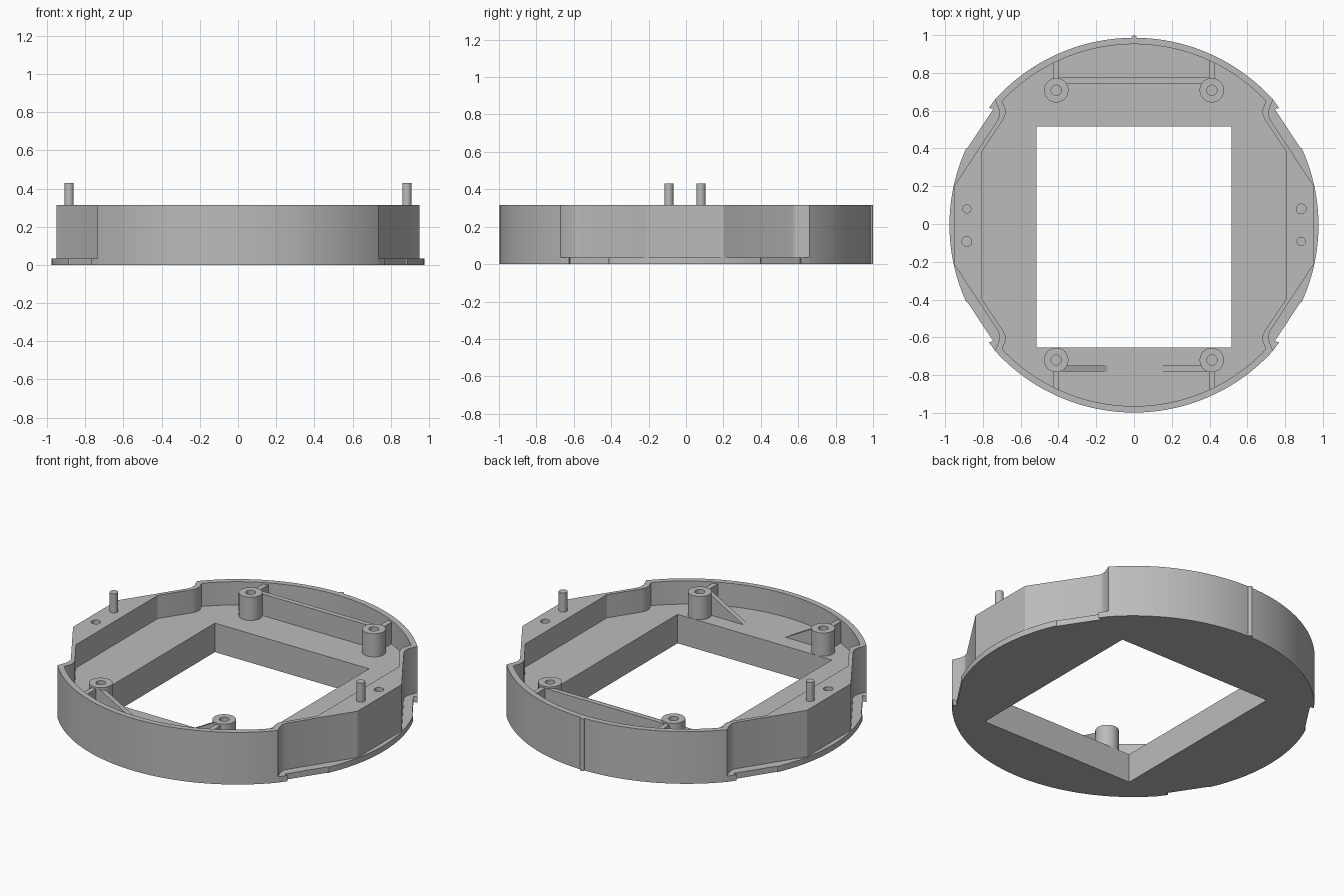
import bpy, bmesh, math
from mathutils import Vector

CY = -0.006                      # centre of the round body along y
FLANGE, FLOOR, RIM = 0.035, 0.175, 0.315
R_OUT, R_IN, R_FLANGE = 0.992, 0.958, 0.977

cube = bpy.data.objects.get("Cube")
if cube:
    bpy.data.objects.remove(cube, do_unlink=True)

grey = bpy.data.materials.new("plain_grey")
grey.use_nodes = True
grey.diffuse_color = (0.5, 0.5, 0.5, 1)
grey.node_tree.nodes["Principled BSDF"].inputs["Base Color"].default_value = (0.5, 0.5, 0.5, 1)


def prism(name, points, sweep):
    """Extrude a closed 3D polygon along a vector."""
    bm = bmesh.new()
    face = bm.faces.new([bm.verts.new(p) for p in points])
    top = bmesh.ops.extrude_face_region(bm, geom=[face])["geom"]
    bmesh.ops.translate(bm, vec=Vector(sweep),
                        verts=[v for v in top if isinstance(v, bmesh.types.BMVert)])
    bmesh.ops.recalc_face_normals(bm, faces=bm.faces)
    mesh = bpy.data.meshes.new(name)
    bm.to_mesh(mesh)
    bm.free()
    mesh.materials.append(grey)
    obj = bpy.data.objects.new(name, mesh)
    bpy.context.collection.objects.link(obj)
    return obj


def upright(name, outline, z0, z1):
    return prism(name, [(x, y, z0) for x, y in outline], (0, 0, z1 - z0))


def box(name, x0, x1, y0, y1, z0, z1):
    return upright(name, [(x0, y0), (x1, y0), (x1, y1), (x0, y1)], z0, z1)


def arc(radius, a0, a1, steps, cx=0, cy=0):
    angles = [math.radians(a0 + (a1 - a0) * i / steps) for i in range(steps + 1)]
    return [(cx + radius * math.cos(a), cy + radius * math.sin(a)) for a in angles]


def cylinder(name, x, y, radius, z0, z1):
    return upright(name, arc(radius, 0, 345, 23, x, y), z0, z1)


def mirrored(quarter):
    """Complete a quarter outline across both axes, then move it to the body centre."""
    flip = quarter[::-1]
    loop = (quarter + [(-x, y) for x, y in flip]
            + [(-x, -y) for x, y in quarter] + [(x, -y) for x, y in flip])
    return [(x, y + CY) for x, y in loop]


def cut(target, cutters):
    for c in cutters:
        c.hide_render = True
        mod = target.modifiers.new("cut", "BOOLEAN")
        mod.operation, mod.solver, mod.object = "DIFFERENCE", "EXACT", c
    bpy.context.view_layer.update()
    result = bpy.data.meshes.new_from_object(
        target.evaluated_get(bpy.context.evaluated_depsgraph_get()))
    target.modifiers.clear()
    target.data = result
    for c in cutters:
        bpy.data.objects.remove(c, do_unlink=True)


# Body: round walls front and back, flat shoulders left and right
wall_side = [(0.95, 0.21), (0.72, 0.56), (0.712, 0.585), (0.716, 0.615), (0.736, 0.665)]
inner_side = [(0.805, 0.39), (0.692, 0.56), (0.681, 0.585), (0.681, 0.615), (0.698, 0.656)]
body = upright("body", mirrored(wall_side + arc(R_OUT, 44, 89, 22)), 0, RIM)
cutters = [
    upright("cavity_cutter", mirrored(inner_side + arc(R_IN, 45, 89, 22)), FLOOR, RIM + 0.1),
    box("window_cutter", -0.515, 0.515, -0.655, 0.515, -0.1, RIM + 0.1),
]
for s in (-1, 1):
    cutters.append(cylinder("socket_cutter", s * 0.885, CY + s * 0.086, 0.026,
                            FLOOR, RIM + 0.1))
cut(body, cutters)

# Thin flange and locating pin on each shoulder
flange_side = arc(R_FLANGE, 0, 24.5, 12) + [(0.88, 0.41), (0.745, 0.615), (0.768, 0.62)]
for s, side in ((1, "left"), (-1, "right")):
    half = [(x, -y) for x, y in flange_side[:0:-1]] + flange_side
    back = wall_side[::-1] + [(x, -y) for x, y in wall_side]
    upright(side + "_flange", [(s * x, y + CY) for x, y in half + back], 0, FLANGE)
    cylinder(side + "_pin", s * 0.885, CY - s * 0.086, 0.024, RIM - 0.01, 0.43)

# Screw bosses, each tied to the wall by a short rib
for sx, side in ((1, "left"), (-1, "right")):
    for sy, end in ((1, "back"), (-1, "front")):
        x, y = sx * 0.412, CY + sy * 0.714
        boss = cylinder(f"{end}_{side}_boss", x, y, 0.065, FLOOR, RIM)
        cut(boss, [cylinder("screw_cutter", x, y, 0.027, FLOOR + 0.02, RIM + 0.1)])
        xs = sorted((sx * 0.4, sx * 0.43))
        ys = sorted((y + sy * 0.05, CY + sy * 0.875))
        box(f"{end}_{side}_rib", *xs, *ys, FLOOR, RIM - 0.01)

    # Sloping gusset beside each front boss
    gy = -0.78
    prism(f"front_{side}_gusset",
          [(sx * 0.41, gy, FLOOR), (sx * 0.14, gy, FLOOR), (sx * 0.375, gy, RIM - 0.01),
           (sx * 0.41, gy, RIM - 0.01)], (0, 0.03, 0))

# Long rib between the back bosses
box("back_cross_rib", -0.4, 0.4, 0.745, 0.775, FLOOR, RIM - 0.01)

# Alignment ridge on the back of the wall
cylinder("back_ridge", 0, 0.987, 0.013, 0, RIM)

# Smooth the curved walls, keep the corners sharp
bpy.ops.object.select_all(action="DESELECT")
for obj in bpy.context.collection.objects:
    if obj.type == "MESH":
        obj.select_set(True)
        bpy.context.view_layer.objects.active = obj
bpy.ops.object.shade_smooth_by_angle(angle=math.radians(25))
